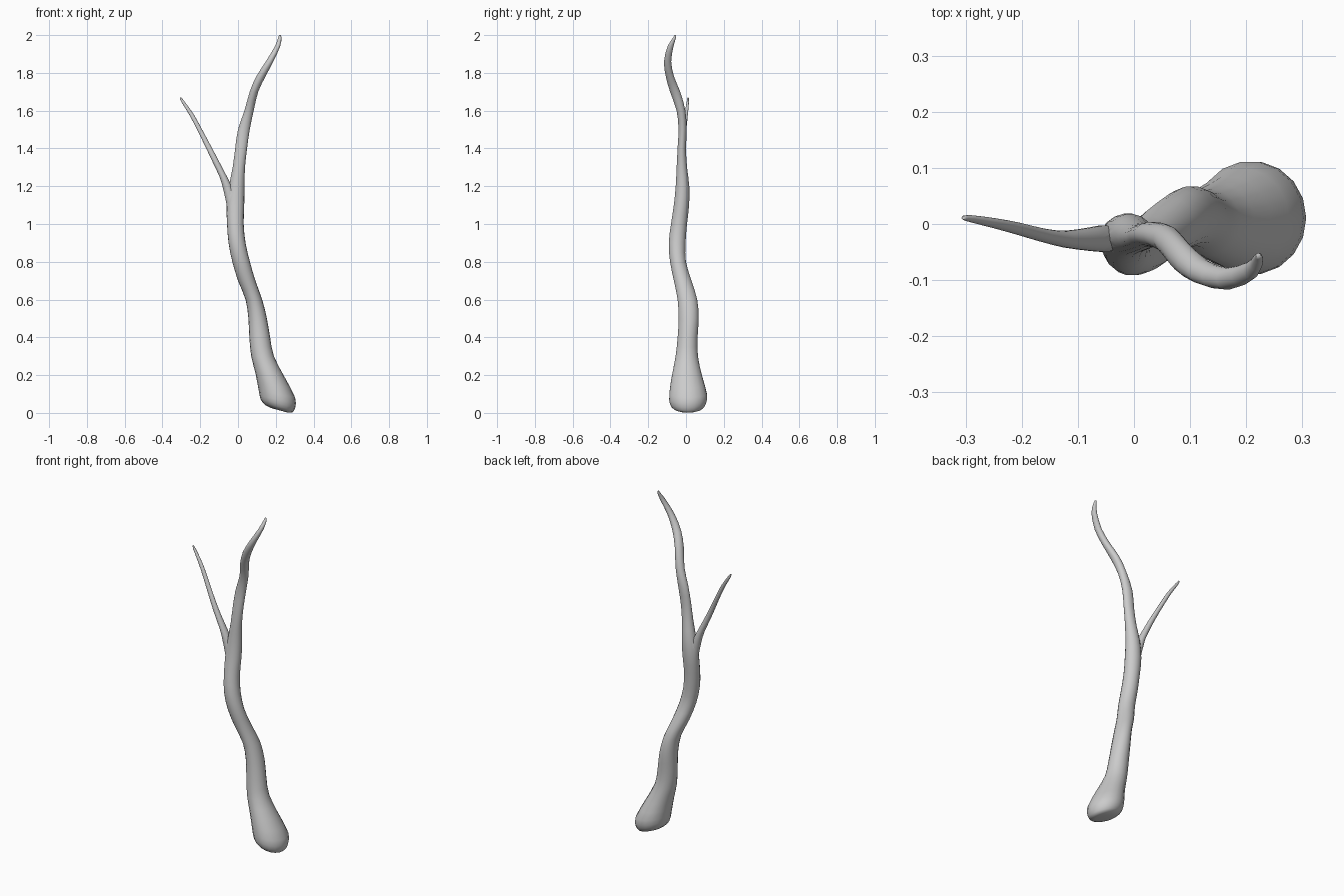
import bpy, bmesh, math

SIDES = 18


def spline(a, b, c, d, t):
    return 0.5 * (2*b + (c - a)*t + (2*a - 5*b + 4*c - d)*t*t + (3*b - a - 3*c + d)*t**3)


def limb(name, rows, tilt=0.0, tilt_top=0.3, steps=2):
    """Loft oval rings; each row is z, x min, x max, y min, y max."""
    fine = []
    for i in range(len(rows) - 1):
        p = [rows[max(0, min(len(rows) - 1, i + k))] for k in (-1, 0, 1, 2)]
        for s in range(steps):
            fine.append([spline(*v, s / steps) for v in zip(*p)])
    fine.append(rows[-1])
    bm = bmesh.new()
    rings = []
    for z, x0, x1, y0, y1 in fine:
        lean = tilt * max(0, 1 - z / tilt_top)
        ring = []
        for k in range(SIDES):
            a = 2 * math.pi * k / SIDES
            dx = (x1 - x0) / 2 * math.cos(a)
            ring.append(bm.verts.new(((x0 + x1) / 2 + dx,
                                      (y0 + y1) / 2 + (y1 - y0) / 2 * math.sin(a),
                                      z + lean * dx)))
        rings.append(ring)
    for r, q in zip(rings, rings[1:]):
        for k in range(SIDES):
            n = (k + 1) % SIDES
            bm.faces.new((r[k], r[n], q[n], q[k]))
    bm.faces.new(rings[0][::-1])
    bm.faces.new(rings[-1])
    me = bpy.data.meshes.new(name)
    bm.to_mesh(me)
    bm.free()
    ob = bpy.data.objects.new(name, me)
    bpy.context.collection.objects.link(ob)
    return ob


# Crooked main stem with swollen, tilted foot
stem = limb("stem", [
    (0.012, 0.185, 0.265, -0.03, 0.045),
    (0.022, 0.145, 0.288, -0.065, 0.085),
    (0.05, 0.12, 0.303, -0.086, 0.106),
    (0.10, 0.11, 0.302, -0.09, 0.112),
    (0.20, 0.093, 0.245, -0.075, 0.085),
    (0.30, 0.07, 0.19, -0.056, 0.064),
    (0.40, 0.06, 0.17, -0.045, 0.062),
    (0.50, 0.055, 0.153, -0.04, 0.068),
    (0.60, 0.04, 0.128, -0.045, 0.06),
    (0.70, 0.0, 0.092, -0.065, 0.03),
    (0.80, -0.03, 0.063, -0.085, 0.0),
    (0.90, -0.05, 0.04, -0.092, -0.002),
    (1.00, -0.058, 0.03, -0.08, 0.006),
    (1.10, -0.06, 0.033, -0.065, 0.017),
    (1.20, -0.048, 0.034, -0.055, 0.018),
    (1.30, -0.028, 0.037, -0.05, 0.006),
    (1.40, -0.015, 0.048, -0.045, 0.0),
    (1.50, 0.0, 0.062, -0.04, 0.004),
    (1.60, 0.034, 0.083, -0.05, -0.003),
    (1.70, 0.062, 0.107, -0.085, -0.03),
    (1.78, 0.096, 0.145, -0.107, -0.063),
    (1.86, 0.147, 0.187, -0.117, -0.078),
    (1.94, 0.195, 0.223, -0.098, -0.066),
    (1.985, 0.212, 0.23, -0.07, -0.053),
    (2.0, 0.217, 0.226, -0.06, -0.052)], tilt=-0.28)

# Thin side branch
branch = limb("side_branch", [
    (1.04, -0.05, 0.0, -0.045, -0.005),
    (1.12, -0.064, -0.01, -0.05, -0.004),
    (1.19, -0.08, -0.03, -0.05, -0.002),
    (1.25, -0.098, -0.058, -0.048, -0.006),
    (1.34, -0.14, -0.105, -0.042, -0.012),
    (1.42, -0.178, -0.147, -0.032, -0.008),
    (1.50, -0.217, -0.19, -0.02, 0.002),
    (1.58, -0.259, -0.234, -0.008, 0.01),
    (1.65, -0.302, -0.284, 0.004, 0.016),
    (1.67, -0.307, -0.301, 0.008, 0.014)])

# Fuse the branch into the stem
mod = stem.modifiers.new("fuse", 'BOOLEAN')
mod.operation = 'UNION'
mod.solver = 'EXACT'
mod.object = branch
bpy.context.view_layer.objects.active = stem
stem.select_set(True)
bpy.ops.object.modifier_apply(modifier=mod.name)
bpy.data.objects.remove(branch)
stem.name = "forked_stick"
bpy.ops.object.shade_smooth_by_angle(angle=math.radians(60))
